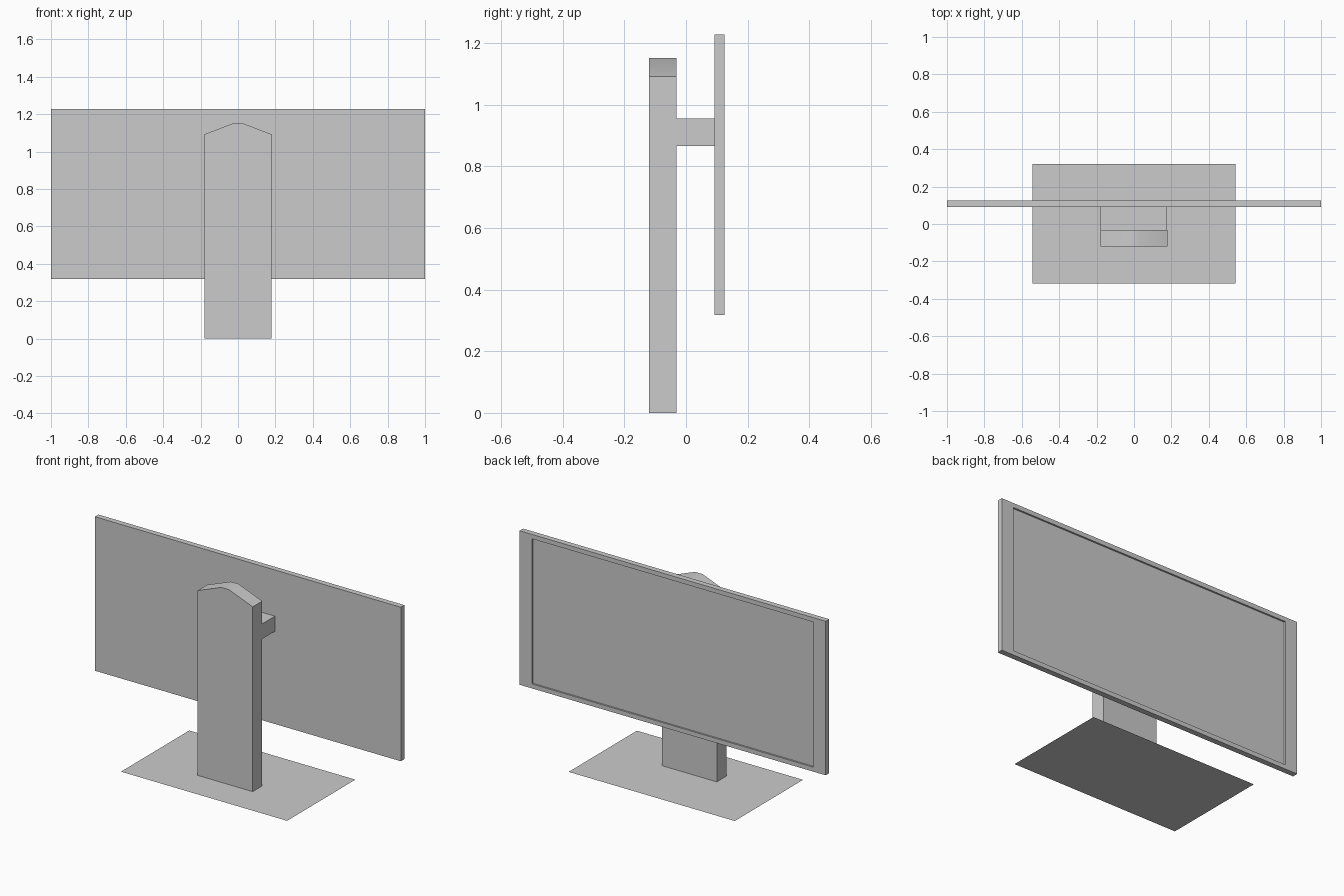
import bpy, bmesh
from mathutils import Vector

cube = bpy.data.objects.get("Cube")
if cube:
    bpy.data.objects.remove(cube, do_unlink=True)

# Single plain grey material
grey = bpy.data.materials.new("plain grey")
grey.use_nodes = True
grey.diffuse_color = (0.6, 0.6, 0.6, 1)
grey.node_tree.nodes["Principled BSDF"].inputs["Base Color"].default_value = (0.6, 0.6, 0.6, 1)


def finish(name, bm):
    bmesh.ops.recalc_face_normals(bm, faces=bm.faces)
    mesh = bpy.data.meshes.new(name)
    bm.to_mesh(mesh)
    bm.free()
    mesh.materials.append(grey)
    obj = bpy.data.objects.new(name, mesh)
    bpy.context.collection.objects.link(obj)
    return obj


def extrude_profile(points, y0, y1):
    """Extrude an (x, z) outline along y."""
    bm = bmesh.new()
    face = bm.faces.new([bm.verts.new((x, y0, z)) for x, z in points])
    new = bmesh.ops.extrude_face_region(bm, geom=[face])["geom"]
    verts = [v for v in new if isinstance(v, bmesh.types.BMVert)]
    bmesh.ops.translate(bm, verts=verts, vec=(0, y1 - y0, 0))
    bmesh.ops.recalc_face_normals(bm, faces=bm.faces)
    return bm


def rect(x0, x1, z0, z1):
    return [(x0, z0), (x1, z0), (x1, z1), (x0, z1)]


# Flat base sheet
bm = bmesh.new()
bm.faces.new([bm.verts.new((x, y, 0)) for x, y in rect(-0.543, 0.543, -0.317, 0.32)])
base = finish("base", bm)
if base.data.polygons[0].normal.z < 0:
    base.data.flip_normals()

# Upright post with a softly peaked top
half = [(0.18, 0), (0.18, 1.092), (0.025, 1.152)]
outline = half + [(-x, z) for x, z in reversed(half)]
post = finish("stand_post", extrude_profile(outline, -0.12, -0.031))
bpy.ops.object.select_all(action="DESELECT")
post.select_set(True)
bpy.context.view_layer.objects.active = post
bpy.ops.object.shade_smooth_by_angle()

# Arm joining post and panel
finish("mount_arm", extrude_profile(rect(-0.18, 0.177, 0.866, 0.955), -0.031, 0.092))

# Wide panel with a recessed display on the +y side
bm = extrude_profile(rect(-1, 1, 0.318, 1.228), 0.092, 0.125)
display = max(bm.faces, key=lambda f: f.normal.y)
centre = display.calc_center_median()
bmesh.ops.inset_region(bm, faces=[display], thickness=0.037)
for v in display.verts:
    v.co.x = 0.92 if v.co.x > centre.x else -0.92
new = bmesh.ops.extrude_discrete_faces(bm, faces=[display])["faces"]
bmesh.ops.translate(bm, verts=new[0].verts[:], vec=Vector((0, -0.01, 0)))
finish("monitor_panel", bm)
